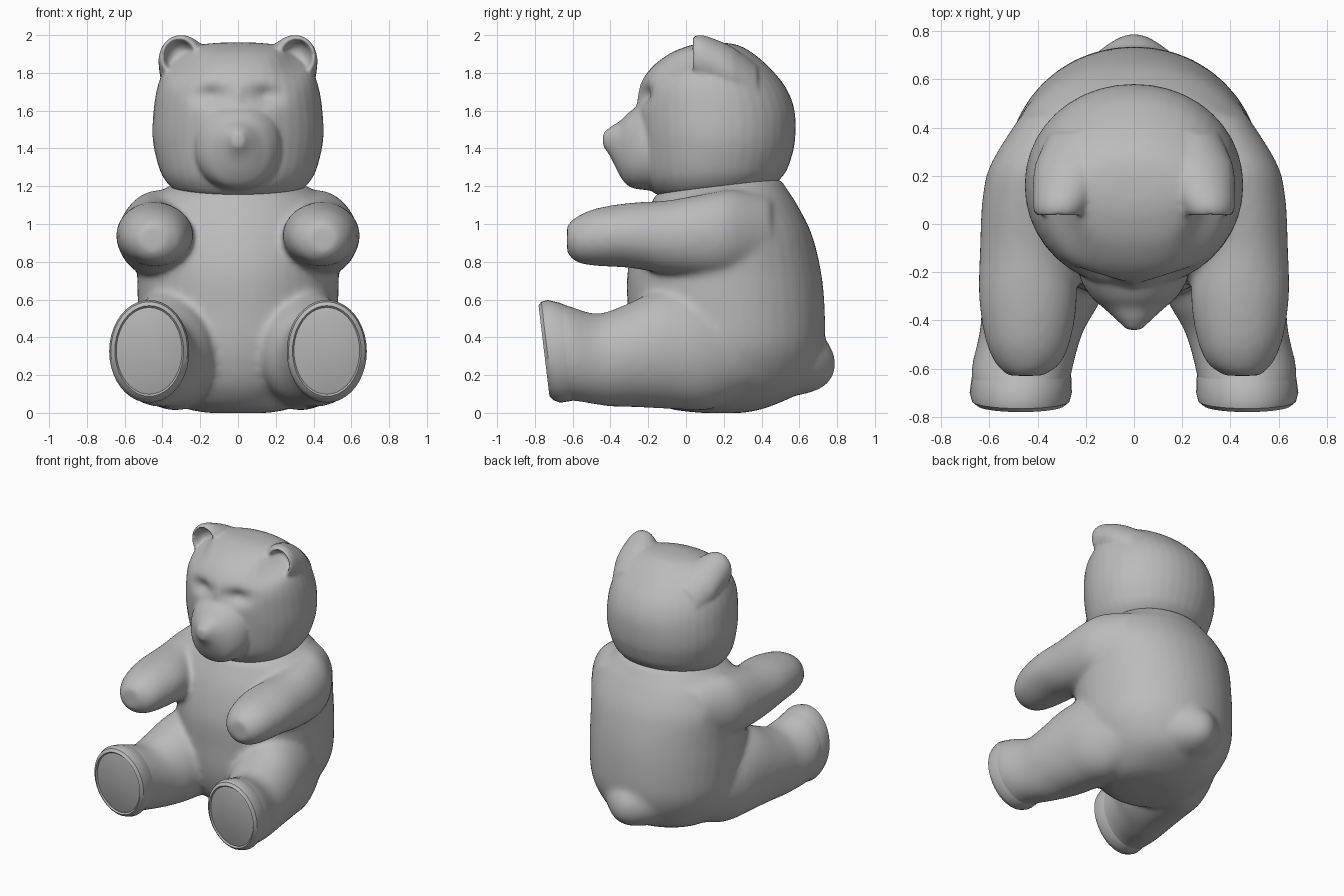
import bpy, bmesh, math

fur = bpy.data.materials.new("grey_fur")
fur.diffuse_color = (0.5, 0.5, 0.5, 1)
SIDES = 40


def spline(rows, steps):
    """Catmull-Rom interpolation of section rows."""
    out = []
    for i in range(len(rows) - 1):
        p0, p1, p2, p3 = rows[max(i - 1, 0)], rows[i], rows[i + 1], rows[min(i + 2, len(rows) - 1)]
        for s in range(steps):
            t = s / steps
            out.append([0.5 * (2 * b + (c - a) * t + (2 * a - 5 * b + 4 * c - d) * t * t
                               + (3 * b - a - 3 * c + d) * t ** 3)
                        for a, b, c, d in zip(p0, p1, p2, p3)])
    return out + [list(rows[-1])]


def loft(bm, rows, axis, side=1, power=2.0, tilt=0.0, steps=4, shape=None):
    """Closed skin through ellipses: (position, centre u, centre v, radius u, radius v)."""
    rings = []
    for t, cu, cv, ru, rv in spline(rows, steps):
        ring = []
        for k in range(SIDES):
            a = 2 * math.pi * k / SIDES
            c, s = math.cos(a), math.sin(a)
            u = cu + ru * math.copysign(abs(c) ** (2 / power), c)
            v = cv + rv * math.copysign(abs(s) ** (2 / power), s)
            co = (u * side, v, t) if axis == "z" else (u * side, t - tilt * (v - 0.33), v)
            ring.append(bm.verts.new(shape(co) if shape else co))
        rings.append(ring)
    faces = [bm.faces.new((r[k], r[(k + 1) % SIDES], q[(k + 1) % SIDES], q[k]))
             for r, q in zip(rings, rings[1:]) for k in range(SIDES)]
    faces += [bm.faces.new(rings[0]), bm.faces.new(rings[-1])]
    bmesh.ops.recalc_face_normals(bm, faces=faces)


def upright(rows):
    """(z, front y, back y, half width) to loft rows."""
    return [(z, 0, (f + b) / 2, w, (b - f) / 2) for z, f, b, w in rows]


def finish(bm, name, voxel=0, smooth=0):
    me = bpy.data.meshes.new(name)
    bm.to_mesh(me)
    bm.free()
    me.materials.append(fur)
    ob = bpy.data.objects.new(name, me)
    bpy.context.collection.objects.link(ob)
    if voxel:
        m = ob.modifiers.new("blend", "REMESH")
        m.mode, m.voxel_size, m.use_smooth_shade = "VOXEL", voxel, True
        m = ob.modifiers.new("soften", "SMOOTH")
        m.factor, m.iterations = 0.5, smooth
    else:
        bpy.context.view_layer.objects.active = ob
        ob.select_set(True)
        bpy.ops.object.shade_smooth_by_angle(angle=math.radians(35))
        ob.select_set(False)
    return ob


# Torso with arms, legs and tail blended into one skin
bm = bmesh.new()
loft(bm, upright([
    (0.0, 0.08, 0.30, 0.16), (0.025, -0.10, 0.42, 0.28), (0.10, -0.20, 0.59, 0.37),
    (0.20, -0.26, 0.675, 0.45), (0.35, -0.30, 0.73, 0.515), (0.55, -0.31, 0.735, 0.53),
    (0.75, -0.31, 0.715, 0.535), (0.95, -0.26, 0.665, 0.54), (1.10, -0.19, 0.59, 0.485),
    (1.17, -0.14, 0.545, 0.41), (1.24, 0.02, 0.50, 0.30)]), "z", power=2.05)
ARM = [(-0.63, 0.45, 0.92, 0.075, 0.075), (-0.58, 0.44, 0.918, 0.135, 0.12),
       (-0.48, 0.44, 0.93, 0.178, 0.152), (-0.30, 0.44, 0.94, 0.205, 0.172),
       (-0.10, 0.45, 0.93, 0.19, 0.195), (0.10, 0.445, 0.94, 0.185, 0.22),
       (0.25, 0.41, 0.95, 0.185, 0.23), (0.45, 0.32, 0.95, 0.15, 0.19)]
LEG = [(-0.69, 0.47, 0.328, 0.20, 0.262), (-0.60, 0.465, 0.315, 0.21, 0.255),
       (-0.45, 0.425, 0.28, 0.215, 0.245), (-0.30, 0.38, 0.30, 0.25, 0.27),
       (-0.10, 0.35, 0.335, 0.255, 0.315), (0.10, 0.32, 0.335, 0.245, 0.315),
       (0.35, 0.26, 0.34, 0.20, 0.23)]
for s in (-1, 1):
    loft(bm, ARM, "y", s)
    loft(bm, LEG, "y", s, tilt=0.12)
loft(bm, [(0.40, 0, 0.34, 0.38, 0.28), (0.58, 0, 0.31, 0.28, 0.22),
          (0.68, 0, 0.285, 0.19, 0.17), (0.75, 0, 0.265, 0.105, 0.11),
          (0.79, 0, 0.26, 0.03, 0.04)], "y")
finish(bm, "body_with_limbs", 0.018, 14)

# Feet: rounded rim with a slightly sunken oval sole
SOLE = [(-0.58, 0.465, 0.32, 0.195, 0.238), (-0.64, 0.467, 0.323, 0.207, 0.26),
        (-0.70, 0.47, 0.326, 0.212, 0.272), (-0.735, 0.47, 0.328, 0.203, 0.26),
        (-0.752, 0.47, 0.328, 0.182, 0.24), (-0.742, 0.47, 0.328, 0.174, 0.23),
        (-0.746, 0.47, 0.328, 0.164, 0.22)]
for s, label in ((-1, "right"), (1, "left")):
    bm = bmesh.new()
    loft(bm, SOLE, "y", s, tilt=0.12, steps=1)
    finish(bm, label + "_foot")


def face_shape(co):
    """Press in eye sockets and ear hollows, and slope the neckline down to the front."""
    x, y, z = co
    if y < 0.2:
        eye = ((abs(x) - 0.14) / 0.085) ** 2 + ((z - 1.68) / 0.05) ** 2
        ear = ((abs(x) - 0.31) / 0.09) ** 2 + ((z - 1.88) / 0.08) ** 2
        y += 0.055 * math.exp(-eye) + 0.09 * math.exp(-ear)
    z += 0.12 * (y - 0.12) * min(1, max(0, (1.40 - z) / 0.2))
    return x, y, z


# Head with muzzle and ears
bm = bmesh.new()
loft(bm, upright([
    (1.14, 0.0, 0.38, 0.20), (1.17, -0.12, 0.47, 0.32), (1.22, -0.19, 0.52, 0.38),
    (1.30, -0.235, 0.55, 0.42), (1.45, -0.255, 0.578, 0.452), (1.60, -0.265, 0.575, 0.447),
    (1.72, -0.25, 0.53, 0.428), (1.82, -0.19, 0.45, 0.39), (1.90, -0.09, 0.36, 0.32),
    (1.945, 0.02, 0.28, 0.22), (1.96, 0.1, 0.2, 0.10)]), "z", power=2.05, steps=6, shape=face_shape)
loft(bm, [(-0.10, 0, 1.41, 0.24, 0.24), (-0.22, 0, 1.41, 0.225, 0.23),
          (-0.30, 0, 1.395, 0.18, 0.198), (-0.35, 0, 1.40, 0.125, 0.145),
          (-0.40, 0, 1.435, 0.07, 0.08), (-0.44, 0, 1.447, 0.03, 0.035)], "y", power=2.2)
EAR = [(0.12, 0.31, 1.885, 0.03, 0.04), (0.09, 0.31, 1.885, 0.065, 0.075),
       (0.035, 0.312, 1.885, 0.084, 0.094), (0.04, 0.307, 1.88, 0.104, 0.114),
       (0.08, 0.30, 1.872, 0.12, 0.13), (0.15, 0.28, 1.845, 0.14, 0.135),
       (0.25, 0.25, 1.79, 0.16, 0.145), (0.38, 0.20, 1.70, 0.15, 0.14)]
for s in (-1, 1):
    loft(bm, EAR, "y", s, tilt=0, steps=2)
finish(bm, "head", 0.012, 8)
